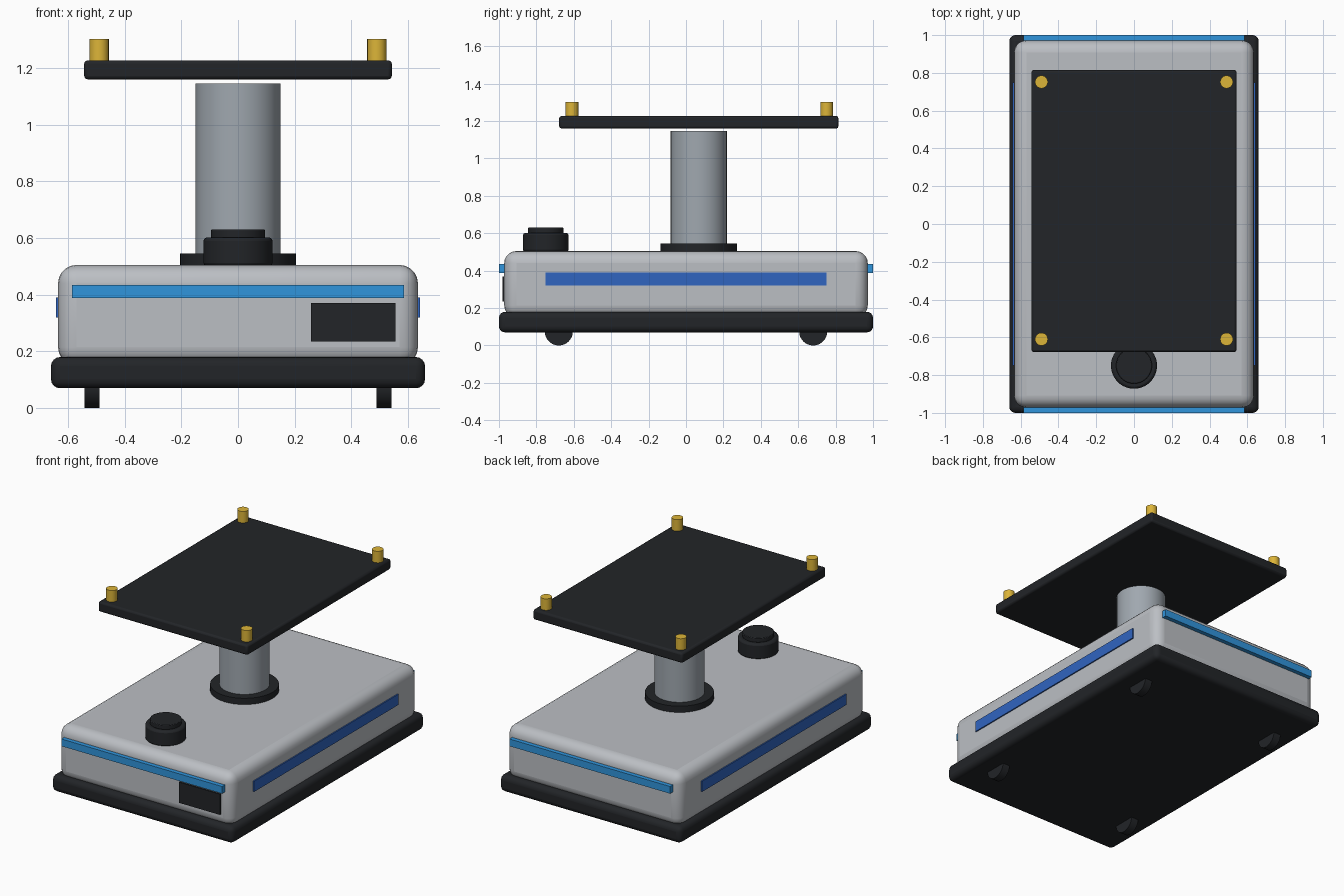
import bpy, math

if "Cube" in bpy.data.objects:
    bpy.data.objects.remove(bpy.data.objects["Cube"])


def material(name, rgb):
    m = bpy.data.materials.new(name)
    m.diffuse_color = (*rgb, 1)
    m.use_nodes = True
    m.node_tree.nodes["Principled BSDF"].inputs["Base Color"].default_value = m.diffuse_color
    return m


BLACK = material("black", (0.016, 0.018, 0.021))
SHELL = material("shell_grey", (0.5, 0.52, 0.55))
STEEL = material("steel", (0.35, 0.39, 0.43))
CYAN = material("light_blue", (0.03, 0.3, 0.72))
BLUE = material("blue", (0.03, 0.13, 0.53))
GOLD = material("gold", (0.72, 0.46, 0.04))


def finish(ob, name, mat, bevel, segments):
    ob.name = name
    ob.data.materials.append(mat)
    if bevel:
        b = ob.modifiers.new("bevel", 'BEVEL')
        b.width, b.segments = bevel, segments
        b.limit_method = 'ANGLE'
    bpy.ops.object.shade_smooth_by_angle(angle=math.radians(35))
    return ob


def box(name, x, y, z, mat, bevel=0, segments=3):
    """Box from (min, max) ranges."""
    bpy.ops.mesh.primitive_cube_add(size=1)
    ob = bpy.context.object
    ob.location = [(r[0] + r[1]) / 2 for r in (x, y, z)]
    ob.scale = [r[1] - r[0] for r in (x, y, z)]
    bpy.ops.object.transform_apply(location=False, rotation=False, scale=True)
    return finish(ob, name, mat, bevel, segments)


def cyl(name, x, y, z0, z1, r, mat, bevel=0, verts=48):
    """Upright cylinder."""
    bpy.ops.mesh.primitive_cylinder_add(vertices=verts, radius=r, depth=z1 - z0,
                                        location=(x, y, (z0 + z1) / 2))
    return finish(bpy.context.object, name, mat, bevel, 2)


# Chassis and shell
box("bumper_base", (-0.66, 0.66), (-1, 1), (0.07, 0.18), BLACK, 0.032, 4)
box("body_shell", (-0.635, 0.635), (-0.972, 0.972), (0.15, 0.505), SHELL, 0.065, 5)

# Light strips on all four sides
for s, end, side in ((-1, "front", "left"), (1, "back", "right")):
    box(end + "_light_strip", (-0.585, 0.585), sorted((s * 0.96, s * 1.0)),
        (0.388, 0.435), CYAN)
    box(side + "_stripe", sorted((s * 0.62, s * 0.643)), (-0.75, 0.75),
        (0.32, 0.39), BLUE)

# Front display
box("front_screen", (0.258, 0.556), (-0.982, -0.96), (0.234, 0.37), BLACK)

# Scanner puck
cyl("scanner_body", 0, -0.75, 0.50, 0.602, 0.122, BLACK, 0.012)
cyl("scanner_cap", 0, -0.75, 0.60, 0.63, 0.095, BLACK, 0.004)

# Lift column
cyl("column_flange", 0, 0.068, 0.50, 0.546, 0.205, BLACK)
cyl("lift_column", 0, 0.068, 0.50, 1.146, 0.15, STEEL)

# Carrying plate with corner pins
box("top_plate", (-0.543, 0.543), (-0.678, 0.815), (1.16, 1.227), BLACK, 0.012, 2)
for sx in (-1, 1):
    for y in (-0.61, 0.752):
        cyl("locating_pin", sx * 0.49, y, 1.22, 1.302, 0.034, GOLD, 0, 24)

# Wheels
for sx in (-1, 1):
    for sy in (-1, 1):
        bpy.ops.mesh.primitive_cylinder_add(
            vertices=32, radius=0.075, depth=0.052,
            location=(sx * 0.515, sy * 0.68, 0.075), rotation=(0, math.pi / 2, 0))
        finish(bpy.context.object, "wheel", BLACK, 0, 1)
